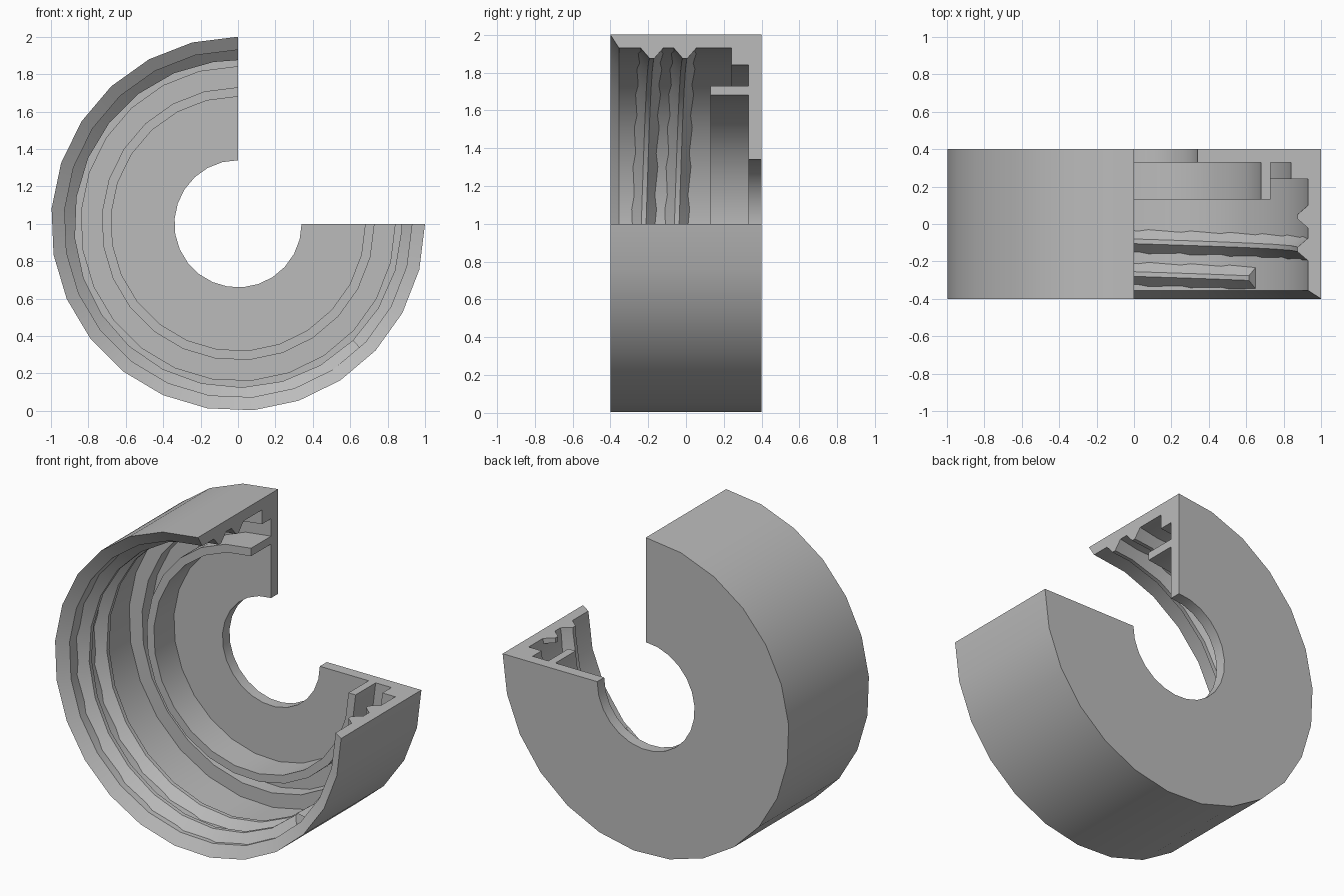
import bpy, bmesh
from math import sin, cos, radians
from mathutils import Vector

cube = bpy.data.objects.get("Cube")
if cube:
    bpy.data.objects.remove(cube, do_unlink=True)

grey = bpy.data.materials.new("plain_grey")
grey.use_nodes = True
COLOUR = (0.5, 0.5, 0.5, 1)
grey.diffuse_color = COLOUR
grey.node_tree.nodes["Principled BSDF"].inputs["Base Color"].default_value = COLOUR


def sweep(name, angles, section):
    """Sweep section(angle) -> [(radius, y), ...] around the y axis and cap both ends."""
    bm = bmesh.new()
    rings = []
    for a in angles:
        c, s = cos(radians(a)), sin(radians(a))
        rings.append([bm.verts.new(Vector((r * c, y, 1 + r * s))) for r, y in section(a)])
    n = len(rings[0])
    for near, far in zip(rings, rings[1:]):
        for i in range(n):
            j = (i + 1) % n
            bm.faces.new((near[i], near[j], far[j], far[i]))
    bm.faces.new(rings[0])
    bm.faces.new(rings[-1])
    bmesh.ops.recalc_face_normals(bm, faces=bm.faces)
    mesh = bpy.data.meshes.new(name)
    bm.to_mesh(mesh)
    bm.free()
    mesh.materials.append(grey)
    obj = bpy.data.objects.new(name, mesh)
    bpy.context.collection.objects.link(obj)
    bpy.ops.object.select_all(action='DESELECT')
    obj.select_set(True)
    bpy.context.view_layer.objects.active = obj
    bpy.ops.object.shade_smooth_by_angle(angle=radians(30))
    return obj


# Shell: outer wall, back disc with hole, sealing lip, stepped bore, chamfered rim
PROFILE = [(1, -0.4), (1, 0.4), (0.34, 0.4), (0.34, 0.33), (0.68, 0.33), (0.68, 0.13),
           (0.73, 0.13), (0.73, 0.33), (0.84, 0.33), (0.84, 0.24), (0.93, 0.24), (0.93, -0.355)]
SEGMENTS = 19
sweep("cap_shell", [90 + 270 * i / SEGMENTS for i in range(SEGMENTS + 1)], lambda a: PROFILE)

# Internal helical thread, interrupted by the open quarter
PITCH, START, STEP = 0.175, 314.6, 14.4


def tooth(a):
    y = -0.18 + PITCH * (90 - a) / 360
    return [(0.945, y - 0.073), (0.875, y - 0.0125), (0.875, y + 0.0125), (0.945, y + 0.073)]


def thread(name, first, last):
    steps = [START - STEP * i for i in range(48)]
    inner = [a for a in steps if last + 1 < a < first - 1]
    sweep(name, [first] + inner + [last], tooth)


thread("thread_front_turn", START, 90)
thread("thread_back_turn", 0, -270)
thread("thread_tail", -360, -362)
